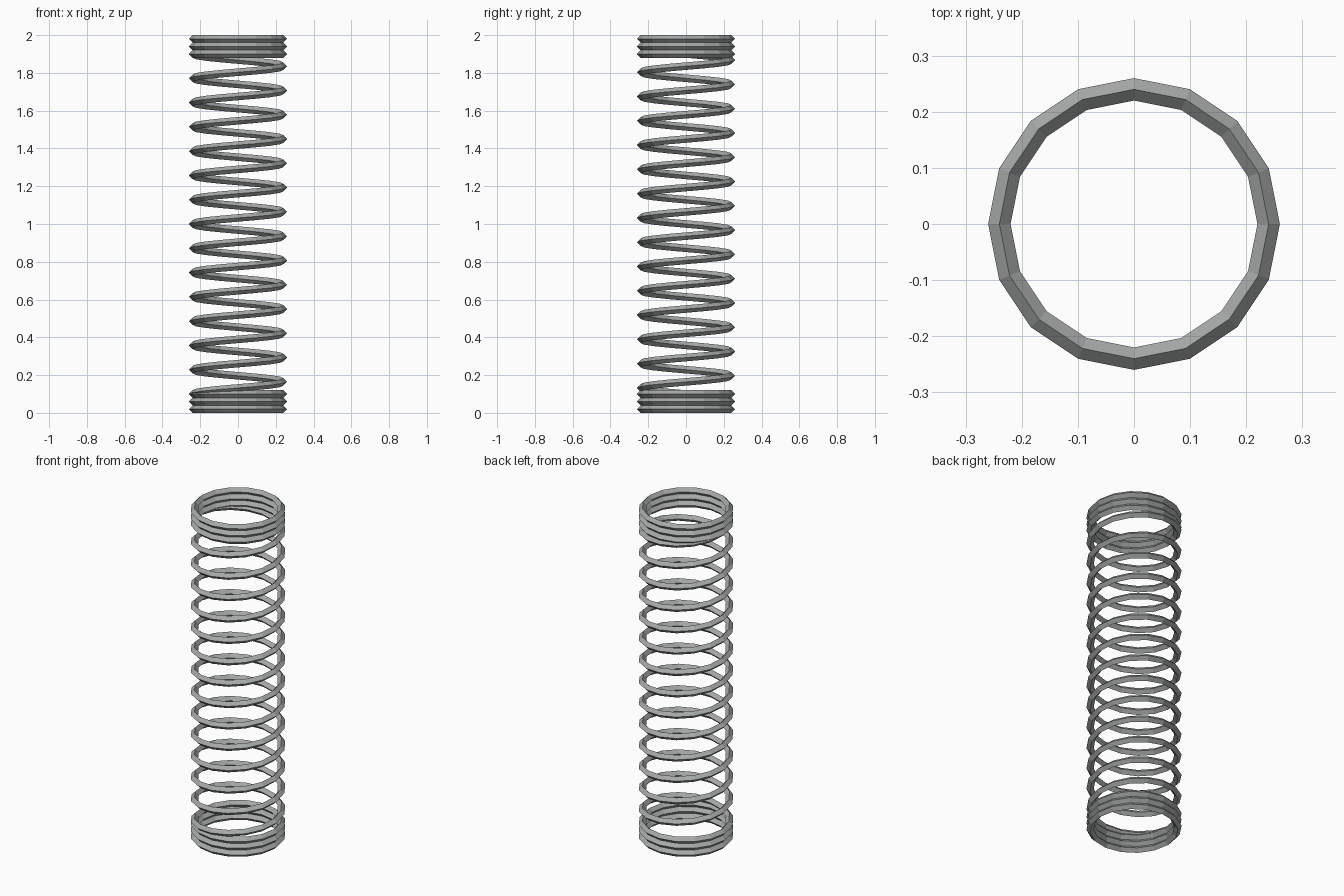
import bpy
import bmesh
from math import cos, sin, pi

if "Cube" in bpy.data.objects:
    bpy.data.objects.remove(bpy.data.objects["Cube"], do_unlink=True)

COIL_RADIUS = 0.24
WIRE_RADIUS = 0.02
SEGMENTS = 16      # segments per turn
SIDES = 4          # diamond-shaped wire
HEIGHT = 2.0
END_RINGS = 3
TURNS = 14

steel = bpy.data.materials.new("steel_grey")
steel.use_nodes = True
GREY = (0.38, 0.40, 0.39, 1.0)
steel.diffuse_color = GREY
shader = steel.node_tree.nodes["Principled BSDF"]
shader.inputs["Base Color"].default_value = GREY


def sweep_wire(name, z_start, z_end, turns, closed):
    """Sweep the diamond section around z, from the -x side, anticlockwise."""
    bm = bmesh.new()
    steps = turns * SEGMENTS
    sections = []
    for i in range(steps if closed else steps + 1):
        angle = pi + 2 * pi * i / SEGMENTS
        z = z_start + (z_end - z_start) * i / steps
        section = []
        for k in range(SIDES):
            a = 2 * pi * k / SIDES
            r = COIL_RADIUS + WIRE_RADIUS * cos(a)
            section.append(bm.verts.new((r * cos(angle), r * sin(angle),
                                         z + WIRE_RADIUS * sin(a))))
        sections.append(section)
    following = sections[1:] + (sections[:1] if closed else [])
    for s, t in zip(sections, following):
        for k in range(SIDES):
            n = (k + 1) % SIDES
            bm.faces.new((s[k], t[k], t[n], s[n]))
    if not closed:
        bm.faces.new(sections[0])
        bm.faces.new(sections[-1])
    bmesh.ops.recalc_face_normals(bm, faces=bm.faces[:])
    mesh = bpy.data.meshes.new(name)
    bm.to_mesh(mesh)
    bm.free()
    mesh.materials.append(steel)
    obj = bpy.data.objects.new(name, mesh)
    bpy.context.collection.objects.link(obj)


# Closed rings stacked at both ends
for i in range(END_RINGS):
    z = WIRE_RADIUS * (2 * i + 1)
    sweep_wire(f"bottom_ring_{i + 1}", z, z, 1, True)
    sweep_wire(f"top_ring_{i + 1}", HEIGHT - z, HEIGHT - z, 1, True)

# Open helix joining the innermost rings
joint = WIRE_RADIUS * (2 * END_RINGS - 1)
sweep_wire("spring_coil", joint, HEIGHT - joint, TURNS, False)
